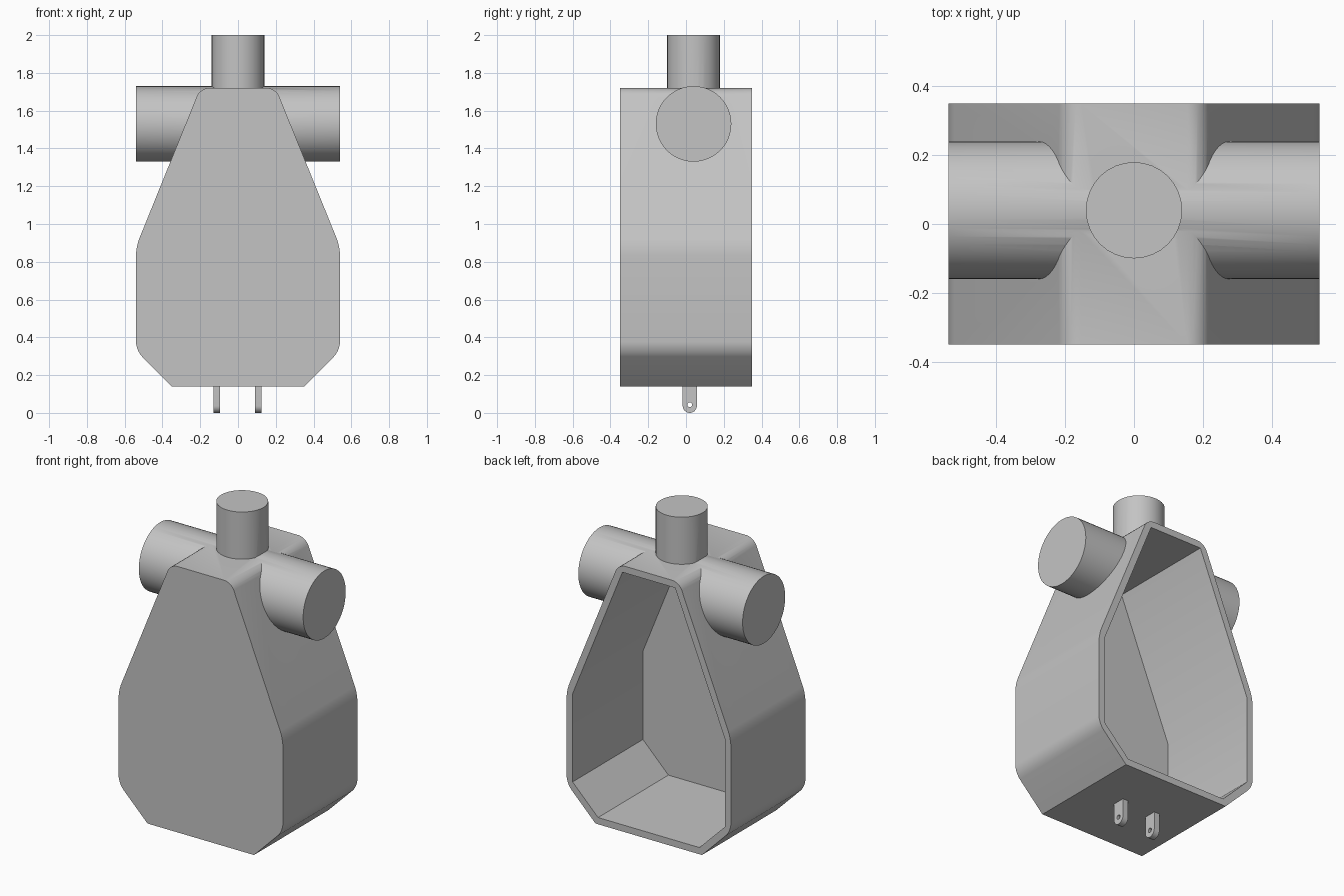
import bpy, bmesh, math
from mathutils import Matrix

cube = bpy.data.objects.get("Cube")
if cube:
    bpy.data.objects.remove(cube, do_unlink=True)

grey = bpy.data.materials.new("plain_grey")
grey.use_nodes = True
grey.diffuse_color = (0.55, 0.55, 0.55, 1)
grey.node_tree.nodes["Principled BSDF"].inputs["Base Color"].default_value = (0.55, 0.55, 0.55, 1)


def add_object(name, bm):
    bmesh.ops.recalc_face_normals(bm, faces=bm.faces)
    mesh = bpy.data.meshes.new(name)
    bm.to_mesh(mesh)
    bm.free()
    mesh.materials.append(grey)
    obj = bpy.data.objects.new(name, mesh)
    bpy.context.collection.objects.link(obj)
    return obj


def prism(name, half, y0, y1, rounding=0.0, sharp_below=0.0):
    """Mirror a right-hand (x, z) outline and extrude it along y."""
    outline = half + [(-x, z) for x, z in reversed(half)]
    bm = bmesh.new()
    face = bm.faces.new([bm.verts.new((x, y0, z)) for x, z in outline])
    moved = bmesh.ops.extrude_face_region(bm, geom=[face], use_keep_orig=True)["geom"]
    bmesh.ops.translate(bm, verts=[v for v in moved if isinstance(v, bmesh.types.BMVert)],
                        vec=(0, y1 - y0, 0))
    if rounding:
        edges = [e for e in bm.edges
                 if abs(e.verts[0].co.y - e.verts[1].co.y) > 0.1
                 and e.verts[0].co.z > sharp_below]
        bmesh.ops.bevel(bm, geom=edges, offset=rounding, segments=5, profile=0.5,
                        affect='EDGES')
    return add_object(name, bm)


def cylinder(name, radius, length, centre, sides, along_x=False):
    bm = bmesh.new()
    turn = Matrix.Rotation(math.pi / 2, 4, 'Y') if along_x else Matrix()
    bmesh.ops.create_cone(bm, cap_ends=True, segments=sides, radius1=radius, radius2=radius,
                          depth=length, matrix=Matrix.Translation(centre) @ turn)
    return add_object(name, bm)


def combine(target, other, operation):
    mod = target.modifiers.new("combine", 'BOOLEAN')
    mod.operation, mod.solver, mod.object = operation, 'EXACT', other
    bpy.context.view_layer.objects.active = target
    bpy.ops.object.modifier_apply(modifier=mod.name)
    bpy.data.objects.remove(other, do_unlink=True)


def smooth(obj):
    bpy.ops.object.select_all(action='DESELECT')
    obj.select_set(True)
    bpy.context.view_layer.objects.active = obj
    bpy.ops.object.shade_smooth_by_angle(angle=math.radians(30))


# Housing with cross tube and top post, hollowed out from the back
housing = prism("housing", [(0.35, 0.14), (0.54, 0.33), (0.54, 0.88), (0.2, 1.72)],
                -0.35, 0.35, rounding=0.045, sharp_below=0.2)
combine(housing, cylinder("cross_tube", 0.2, 1.08, (0, 0.04, 1.53), 48, True), 'UNION')
combine(housing, cylinder("top_post", 0.14, 0.3, (0, 0.04, 1.85), 32), 'UNION')
cavity = prism("cavity", [(0.333, 0.18), (0.5, 0.347), (0.5, 0.872), (0.173, 1.68)], -0.31, 0.5)
combine(housing, cavity, 'DIFFERENCE')
smooth(housing)

# Two rounded lugs with pin holes under the floor
for side, x in (("right", -0.1125), ("left", 0.1075)):
    bm = bmesh.new()
    r, y, z = 0.0375, 0.02, 0.0375
    points = [(y + r, 0.15), (y - r, 0.15)]
    points += [(y - r * math.cos(a), z - r * math.sin(a))
               for a in (math.pi * i / 16 for i in range(17))]
    face = bm.faces.new([bm.verts.new((x - 0.018, py, pz)) for py, pz in points])
    moved = bmesh.ops.extrude_face_region(bm, geom=[face], use_keep_orig=True)["geom"]
    bmesh.ops.translate(bm, verts=[v for v in moved if isinstance(v, bmesh.types.BMVert)],
                        vec=(0.036, 0, 0))
    lug = add_object(side + "_lug", bm)
    combine(lug, cylinder("pin_hole", 0.013, 0.2, (x, y, 0.043), 20, True), 'DIFFERENCE')
    smooth(lug)
